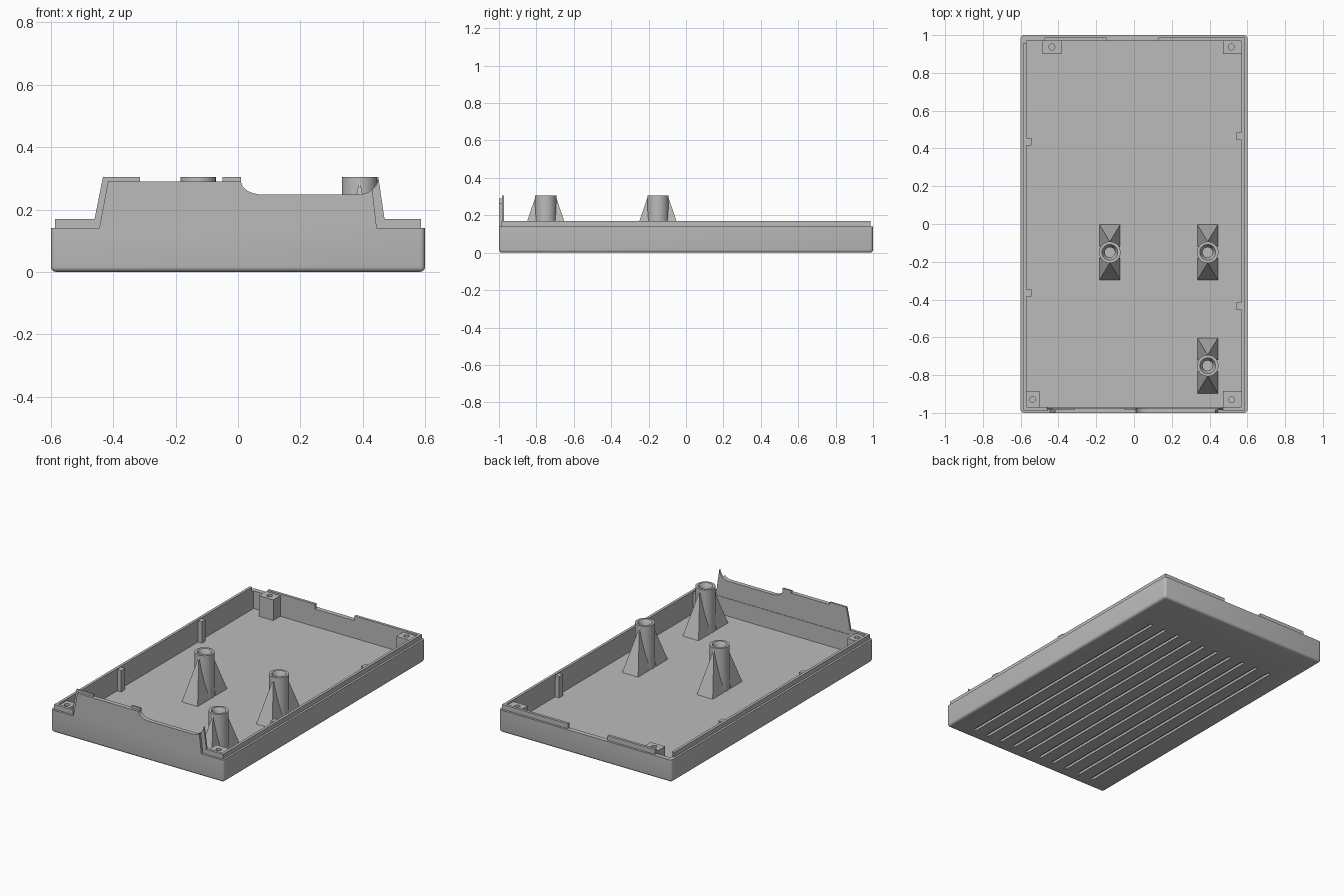
import bpy, bmesh, math
from mathutils import Vector

if "Cube" in bpy.data.objects:
    bpy.data.objects.remove(bpy.data.objects["Cube"])

grey = bpy.data.materials.new("grey_plastic")
grey.use_nodes = True
GREY = (0.5, 0.5, 0.5, 1)
grey.diffuse_color = GREY
grey.node_tree.nodes["Principled BSDF"].inputs["Base Color"].default_value = GREY

FLOOR, RIM, LIP = 0.03, 0.14, 0.17


def finish(name, bm, smooth=False):
    bmesh.ops.recalc_face_normals(bm, faces=bm.faces)
    mesh = bpy.data.meshes.new(name)
    bm.to_mesh(mesh)
    bm.free()
    mesh.materials.append(grey)
    ob = bpy.data.objects.new(name, mesh)
    bpy.context.collection.objects.link(ob)
    if smooth:
        bpy.ops.object.select_all(action="DESELECT")
        ob.select_set(True)
        bpy.context.view_layer.objects.active = ob
        bpy.ops.object.shade_smooth_by_angle(angle=math.radians(35))
    return ob


def add_box(bm, x0, x1, y0, y1, z0, z1):
    verts = bmesh.ops.create_cube(bm, size=1)["verts"]
    for v in verts:
        v.co = Vector(((x0 + x1) / 2 + v.co.x * (x1 - x0),
                       (y0 + y1) / 2 + v.co.y * (y1 - y0),
                       (z0 + z1) / 2 + v.co.z * (z1 - z0)))
    return verts


def box(name, *dims):
    bm = bmesh.new()
    add_box(bm, *dims)
    return finish(name, bm)


def cut(ob, cutter):
    mod = ob.modifiers.new("cut", "BOOLEAN")
    mod.operation, mod.solver, mod.object = "DIFFERENCE", "EXACT", cutter
    bpy.context.view_layer.objects.active = ob
    bpy.ops.object.modifier_apply(modifier=mod.name)
    bpy.data.objects.remove(cutter)


def lathe(name, profile, x, y, steps=32):
    bm = bmesh.new()
    verts = [bm.verts.new((r, 0, z)) for r, z in profile]
    edges = [bm.edges.new(pair) for pair in zip(verts, verts[1:] + verts[:1])]
    bmesh.ops.spin(bm, geom=verts + edges, cent=(0, 0, 0), axis=(0, 0, 1),
                   angle=math.tau, steps=steps, use_duplicate=False)
    bmesh.ops.remove_doubles(bm, verts=bm.verts, dist=0.0001)
    bmesh.ops.translate(bm, verts=bm.verts, vec=(x, y, 0))
    return finish(name, bm, True)


def plate(name, outline, y0, y1):
    bm = bmesh.new()
    face = bm.faces.new([bm.verts.new((x, y0, z)) for x, z in outline])
    new = bmesh.ops.extrude_face_region(bm, geom=[face])["geom"]
    for v in new:
        if isinstance(v, bmesh.types.BMVert):
            v.co.y = y1
    return finish(name, bm)


def arc(cx, cz, rx, rz, a0, a1, n=10):
    angles = [math.radians(a0 + (a1 - a0) * i / n) for i in range(n + 1)]
    return [(cx + rx * math.cos(a), cz + rz * math.sin(a)) for a in angles]


# Open tray with rounded lower and corner edges
bm = bmesh.new()
add_box(bm, -0.6, 0.6, -1, 1, 0, RIM)
edges = [e for e in bm.edges if min(v.co.z for v in e.verts) < 0.01]
bmesh.ops.bevel(bm, geom=edges, offset=0.016, segments=4, profile=0.5, affect="EDGES")
top = [f for f in bm.faces if f.normal.z > 0.9 and f.calc_center_median().z > 0.1]
bmesh.ops.inset_region(bm, faces=top, thickness=0.03)
new = bmesh.ops.extrude_face_region(bm, geom=top)["geom"]
bmesh.ops.delete(bm, geom=top, context="FACES")
for v in new:
    if isinstance(v, bmesh.types.BMVert):
        v.co.z = FLOOR
tray = finish("tray", bm, True)

# Long grooves under the floor
bm = bmesh.new()
for i in range(10):
    x = -0.45 + 0.1 * i
    add_box(bm, x - 0.01, x + 0.01, -0.93, 0.7, -0.05, 0.015)
cut(tray, finish("groove_cutter", bm))

# Stepped lip on the rim
box("lip_left", 0.57, 0.587, -0.987, 0.987, RIM, LIP)
box("lip_right", -0.587, -0.57, -0.987, 0.955, RIM, LIP)
box("lip_back_left", 0.13, 0.57, 0.97, 0.987, RIM, LIP)
box("lip_back_right", -0.475, -0.145, 0.97, 0.987, RIM, LIP)
box("lip_front_left", 0.465, 0.57, -0.987, -0.97, RIM, LIP)
box("lip_front_right", -0.57, -0.455, -0.987, -0.97, RIM, LIP)

# Raised front panel: outer skin and taller inner lip with tabs
dip = arc(0.08, 0.29, 0.07, 0.042, 180, 270)
rise = arc(0.385, 0.305, 0.065, 0.057, -90, 0)
plate("front_panel_outer",
      [(-0.445, RIM), (-0.417, 0.29)] + dip + rise[:6] + [(0.445, RIM)], -1, -0.985)
plate("front_panel_inner",
      [(-0.46, RIM), (-0.46, LIP), (-0.433, 0.305), (-0.315, 0.305), (-0.315, 0.29),
       (-0.05, 0.29), (-0.05, 0.305), (0.01, 0.305)] + dip + rise
      + [(0.47, LIP), (0.47, RIM)], -0.985, -0.973)

# Hollow support posts with tapered fins front and back
for i, (x, y) in enumerate([(-0.128, -0.15), (0.39, -0.15), (0.39, -0.75)]):
    lathe(f"post_{i + 1}", [(0.057, FLOOR), (0.057, 0.305), (0.042, 0.305),
                            (0.027, 0.275), (0.027, FLOOR)], x, y)
    for side, s in (("front", -1), ("back", 1)):
        bm = bmesh.new()
        points = [(sx * 0.055, fy, FLOOR) for sx in (-1, 1) for fy in (0.03, 0.147)]
        points += [(0, 0.045, 0.295), (0, 0.056, 0.295)]
        for px, py, pz in points:
            bm.verts.new((x + px, y + s * py, pz))
        bmesh.ops.convex_hull(bm, input=bm.verts)
        finish(f"post_{i + 1}_fin_{side}", bm)

# Corner screw blocks with small holes
blocks = {"back_right": (-0.485, -0.385, 0.9, 0.972, -0.435, 0.937),
          "back_left": (0.47, 0.572, 0.9, 0.972, 0.515, 0.937),
          "front_right": (-0.572, -0.5, -0.972, -0.885, -0.537, -0.93),
          "front_left": (0.47, 0.572, -0.972, -0.885, 0.517, -0.93)}
for name, (x0, x1, y0, y1, hx, hy) in blocks.items():
    block = box("screw_block_" + name, x0, x1, y0, y1, FLOOR - 0.005, 0.16)
    cut(block, lathe("hole_cutter", [(0, 0.06), (0.016, 0.06), (0.016, 0.2), (0, 0.2)],
                     hx, hy, 20))

# Upright ribs on the side walls
for side, s, ys in (("left", 1, (0.465, -0.435)), ("right", -1, (0.435, -0.365))):
    for i, y in enumerate(ys):
        xs = sorted((s * 0.543, s * 0.575))
        box(f"rib_{side}_{i + 1}", *xs, y - 0.019, y + 0.019, FLOOR - 0.005, 0.165)
